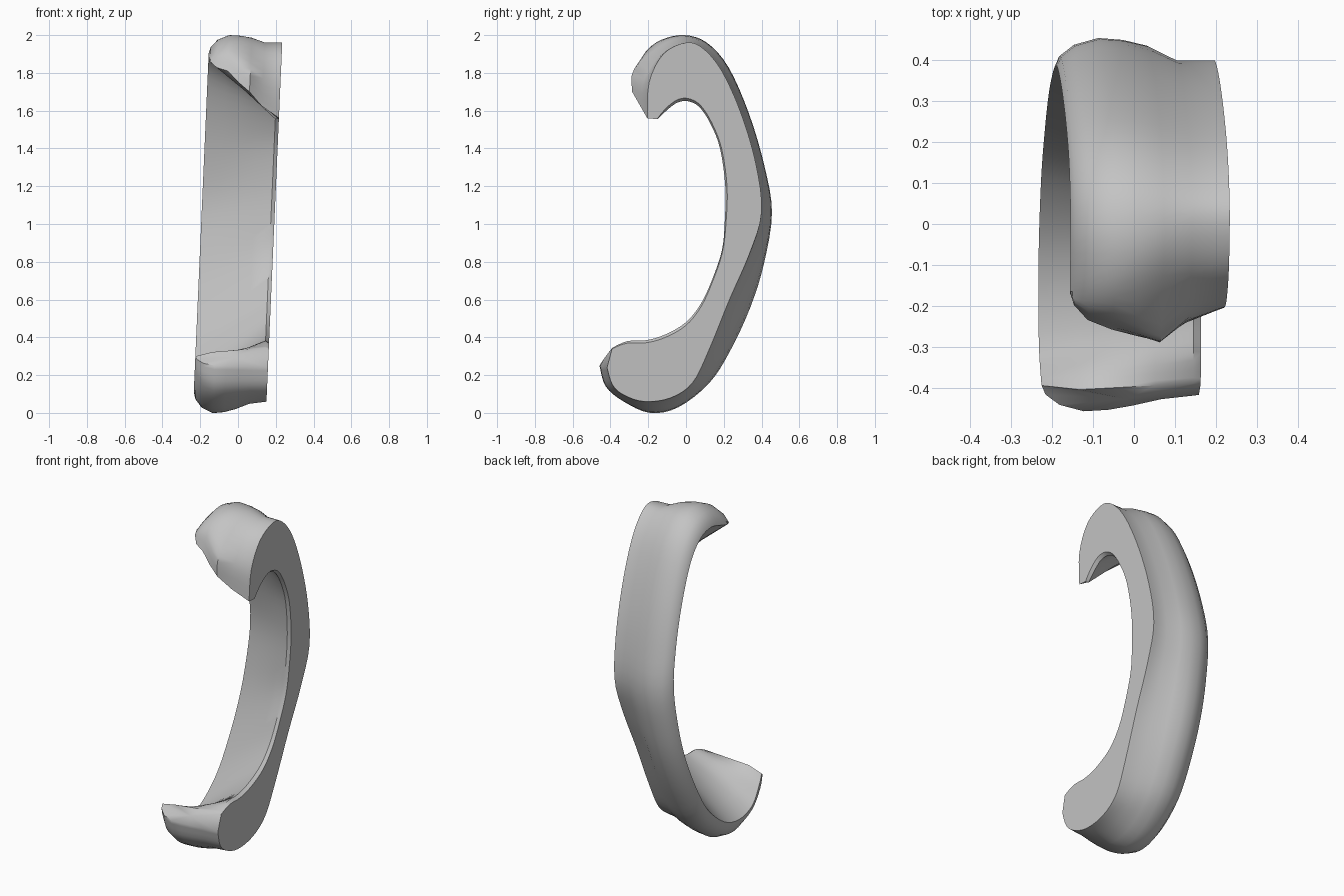
import bpy, bmesh, math
from mathutils import Vector

if "Cube" in bpy.data.objects:
    bpy.data.objects.remove(bpy.data.objects["Cube"])

grey = bpy.data.materials.new("stone grey")
grey.diffuse_color = (0.55, 0.55, 0.55, 1)
grey.use_nodes = True
grey.node_tree.nodes["Principled BSDF"].inputs["Base Color"].default_value = grey.diffuse_color

# Stations from lower tip to upper tip: (y, z) of inner rim, outer rim, crest
stations = [
    (-.39, .345, -.418, .24, -.458, .25),
    (-.31, .38, -.39, .15, -.425, .14),
    (-.21, .385, -.33, .095, -.33, .06),
    (-.11, .415, -.22, .06, -.19, .00),
    (0.0, .48, -.08, .08, -.04, .03),
    (.08, .58, .035, .16, .125, .16),
    (.14, .71, .12, .33, .24, .34),
    (.19, .86, .23, .60, .345, .57),
    (.205, 1.01, .335, .84, .415, .80),
    (.208, 1.20, .40, 1.06, .455, 1.06),
    (.18, 1.40, .37, 1.32, .417, 1.30),
    (.13, 1.53, .29, 1.59, .335, 1.58),
    (.07, 1.62, .19, 1.81, .225, 1.83),
    (.01, 1.65, .09, 1.93, .11, 1.96),
    (-.04, 1.645, 0.0, 1.96, -.01, 2.0),
    (-.08, 1.62, -.12, 1.90, -.13, 1.975),
    (-.12, 1.585, -.195, 1.75, -.215, 1.91),
    (-.15, 1.555, -.205, 1.56, -.258, 1.81),
]
last = len(stations) - 1
# Blunt lower tip and rounded, hooked upper tip
edge_at = {0: (-.395, .30), 1: (-.37, .245), last - 1: (-.165, 1.865), last: (-.165, 1.885)}
shoulder_at = {last - 1: (-.275, 1.82), last: (-.285, 1.70)}
groove_fill = {0: .4, 1: .4, 2: .35, 3: .3, 4: .3, 5: .35, 6: .4, 7: .35, 8: .2,
               last - 2: .15, last - 1: .3, last: .45}


def section(i):
    """Cross-section loop of (across, y, z), from the flat face round to the inside."""
    s = stations[i]
    inner, outer, crest = (Vector(s[k:k + 2]) for k in (0, 2, 4))
    edge = Vector(edge_at.get(i, crest.lerp(inner, .27)))
    shoulder = Vector(shoulder_at.get(i, outer.lerp(crest, .65)))
    groove = outer.lerp(shoulder, groove_fill.get(i, 0))
    blend = .45 if i in shoulder_at else .75
    loop = [(.192, inner.lerp(outer, .05)), (.192, outer), (.175, outer.lerp(groove, .2)),
            (.10, groove), (.03, shoulder), (-.03, shoulder.lerp(crest, blend)),
            (-.09, crest), (-.15, crest.lerp(edge, .25)),
            (-.185, crest.lerp(edge, .65)), (-.195, edge)]
    for t in (.25, .5, .75):
        p = edge.lerp(inner, t)
        if i == 0:
            p += Vector((-.015, .015)) * (1 - t)
        loop.append((-.195 + .368 * t, p))
    loop.append((.173, inner))
    return [Vector((x, p.x, p.y)) for x, p in loop]


def smooth_between(a, b, c, d, t):
    return .5 * (2 * b + (c - a) * t + (2 * a - 5 * b + 4 * c - d) * t * t
                 + (3 * b - a - 3 * c + d) * t ** 3)


# Curved band, leaning slightly sideways with height
sections = [section(i) for i in range(last + 1)]
bm = bmesh.new()
rings = []
steps = 4
for j in range(last * steps + 1):
    i = min(j // steps, last - 1)
    t = j / steps - i
    near = [sections[min(max(i + k, 0), last)] for k in (-1, 0, 1, 2)]
    ring = []
    for pts in zip(*near):
        p = smooth_between(*pts, t)
        p.x += .044 * (p.z - 1)
        ring.append(bm.verts.new(p))
    rings.append(ring)
count = len(rings[0])
for a, b in zip(rings, rings[1:]):
    for k in range(count):
        n = (k + 1) % count
        bm.faces.new((a[k], a[n], b[n], b[k]))

# Slightly bulging broken ends
for ring, push in ((rings[0], Vector((0, -.01, .01))), (rings[-1], Vector((0, -.01, -.005)))):
    centre = sum((v.co for v in ring), Vector()) / count + push
    tip = bm.verts.new(centre)
    for k in range(count):
        bm.faces.new((ring[k], ring[(k + 1) % count], tip))
bmesh.ops.recalc_face_normals(bm, faces=bm.faces)

mesh = bpy.data.meshes.new("curved_band")
bm.to_mesh(mesh)
bm.free()
mesh.materials.append(grey)
band = bpy.data.objects.new("curved_band", mesh)
bpy.context.collection.objects.link(band)
bpy.context.view_layer.objects.active = band
band.select_set(True)
bpy.ops.object.shade_smooth_by_angle(angle=math.radians(42))
